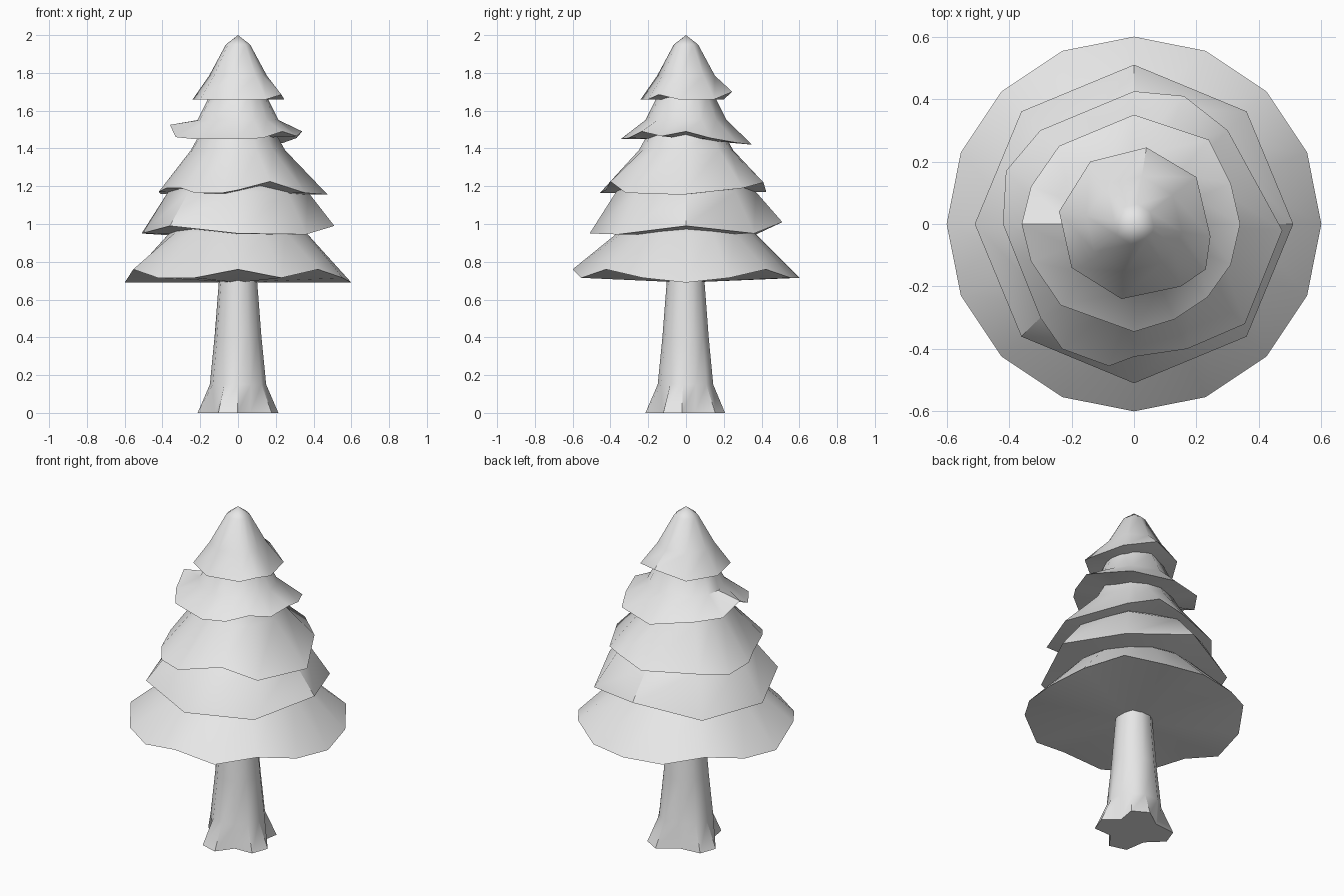
import bpy
import bmesh
from math import sin, cos, atan2, radians, pi, tau

cube = bpy.data.objects.get("Cube")
if cube:
    bpy.data.objects.remove(cube, do_unlink=True)

grey = bpy.data.materials.new("light_grey")
grey.use_nodes = True
colour = (0.8, 0.8, 0.8, 1)
grey.diffuse_color = colour
grey.node_tree.nodes["Principled BSDF"].inputs["Base Color"].default_value = colour


def loft(name, rings, bottom, top):
    """Skin a stack of equal rings and close both ends with a fan to a point."""
    bm = bmesh.new()
    loops = [[bm.verts.new(p) for p in ring] for ring in rings]
    count = len(loops[0])
    low, high = bm.verts.new((0, 0, bottom)), bm.verts.new((0, 0, top))
    for i in range(count):
        j = (i + 1) % count
        for a, b in zip(loops, loops[1:]):
            bm.faces.new((a[i], a[j], b[j], b[i]))
        bm.faces.new((low, loops[0][j], loops[0][i]))
        bm.faces.new((high, loops[-1][i], loops[-1][j]))
    bmesh.ops.recalc_face_normals(bm, faces=bm.faces)
    mesh = bpy.data.meshes.new(name)
    bm.to_mesh(mesh)
    bm.free()
    mesh.materials.append(grey)
    obj = bpy.data.objects.new(name, mesh)
    bpy.context.collection.objects.link(obj)
    bpy.ops.object.select_all(action='DESELECT')
    obj.select_set(True)
    bpy.context.view_layer.objects.active = obj
    bpy.ops.object.shade_smooth_by_angle(angle=radians(40))
    return obj


def polar_ring(radius, z, angles):
    return [(radius * cos(a), radius * sin(a), z) for a in angles]


def tier(name, rim, profile, bottom, top):
    """Ragged rim that narrows upwards through round rings."""
    angles = [atan2(y, x) for x, y, z in rim]
    rings = [rim] + [polar_ring(r, z, angles) for r, z in profile]
    return loft(name, rings, bottom, top)


def regular_rim(radius, heights):
    step = tau / len(heights)
    return [(radius * cos(i * step), radius * sin(i * step), z)
            for i, z in enumerate(heights)]


# Trunk with four blunt, flared roots
spread, root_angles, root_radii = [], [], []
lobes = [-20, 60, 160, 255]
for here, after in zip(lobes, lobes[1:] + [lobes[0] + 360]):
    spread += [here - 14, here + 14, (here + after) / 2]
    root_radii += [0.215, 0.215, 0.14]
root_angles = [radians(a) for a in spread]
roots = [(r * cos(a), r * sin(a), 0) for r, a in zip(root_radii, root_angles)]
trunk_rings = [roots] + [polar_ring(r, z, root_angles)
                         for r, z in ((0.15, 0.15), (0.125, 0.4), (0.1, 0.72))]
loft("trunk", trunk_rings, 0, 0.72)

# Two lowest tiers: regular outlines with lifted corners
hi, mid, lo = 0.76, 0.715, 0.69
tier("foliage_bottom",
     regular_rim(0.6, [lo, mid, hi, mid, mid, mid, hi, mid,
                       lo, hi, mid, mid, hi, mid, hi, mid]),
     [(0.36, 0.955), (0.3, 1.0)], lo, 1.0)
tier("foliage_lower",
     regular_rim(0.51, [0.99, 0.95, 1.01, 0.94, 0.95, 0.99, 0.95, 0.945]),
     [(0.37, 1.17), (0.3, 1.22)], 0.94, 1.22)

# Middle tier
tier("foliage_middle",
     [(0.475, -0.02, 1.155), (0.3, 0.3, 1.19), (0.16, 0.41, 1.22),
      (0, 0.425, 1.17), (-0.3, 0.3, 1.18), (-0.41, 0.17, 1.16),
      (-0.42, 0, 1.17), (-0.38, -0.1, 1.19), (-0.3, -0.3, 1.19),
      (-0.23, -0.4, 1.165), (-0.08, -0.455, 1.165), (0, -0.425, 1.18),
      (0.17, -0.4, 1.225), (0.355, -0.32, 1.165)],
     [(0.25, 1.39), (0.2, 1.48)], 1.155, 1.48)

# Upper tier
tier("foliage_upper",
     [(0.34, 0, 1.49), (0.31, 0.13, 1.455), (0.24, 0.27, 1.43),
      (0, 0.35, 1.42), (-0.24, 0.25, 1.46), (-0.33, 0.12, 1.46),
      (-0.36, 0, 1.525), (-0.33, -0.12, 1.46), (-0.235, -0.26, 1.45),
      (0, -0.345, 1.45), (0.13, -0.305, 1.455), (0.235, -0.235, 1.49),
      (0.31, -0.13, 1.465)],
     [(0.215, 1.55), (0.15, 1.68)], 1.45, 1.68)

# Rounded crown
tier("foliage_crown",
     [(0.245, -0.04, 1.66), (0.2, 0.15, 1.66), (0.04, 0.245, 1.7),
      (-0.14, 0.2, 1.66), (-0.24, 0.04, 1.66), (-0.2, -0.14, 1.66),
      (-0.04, -0.24, 1.66), (0.15, -0.2, 1.66), (0.23, -0.145, 1.685)],
     [(0.155, 1.785), (0.065, 1.95)], 1.66, 2.0)
